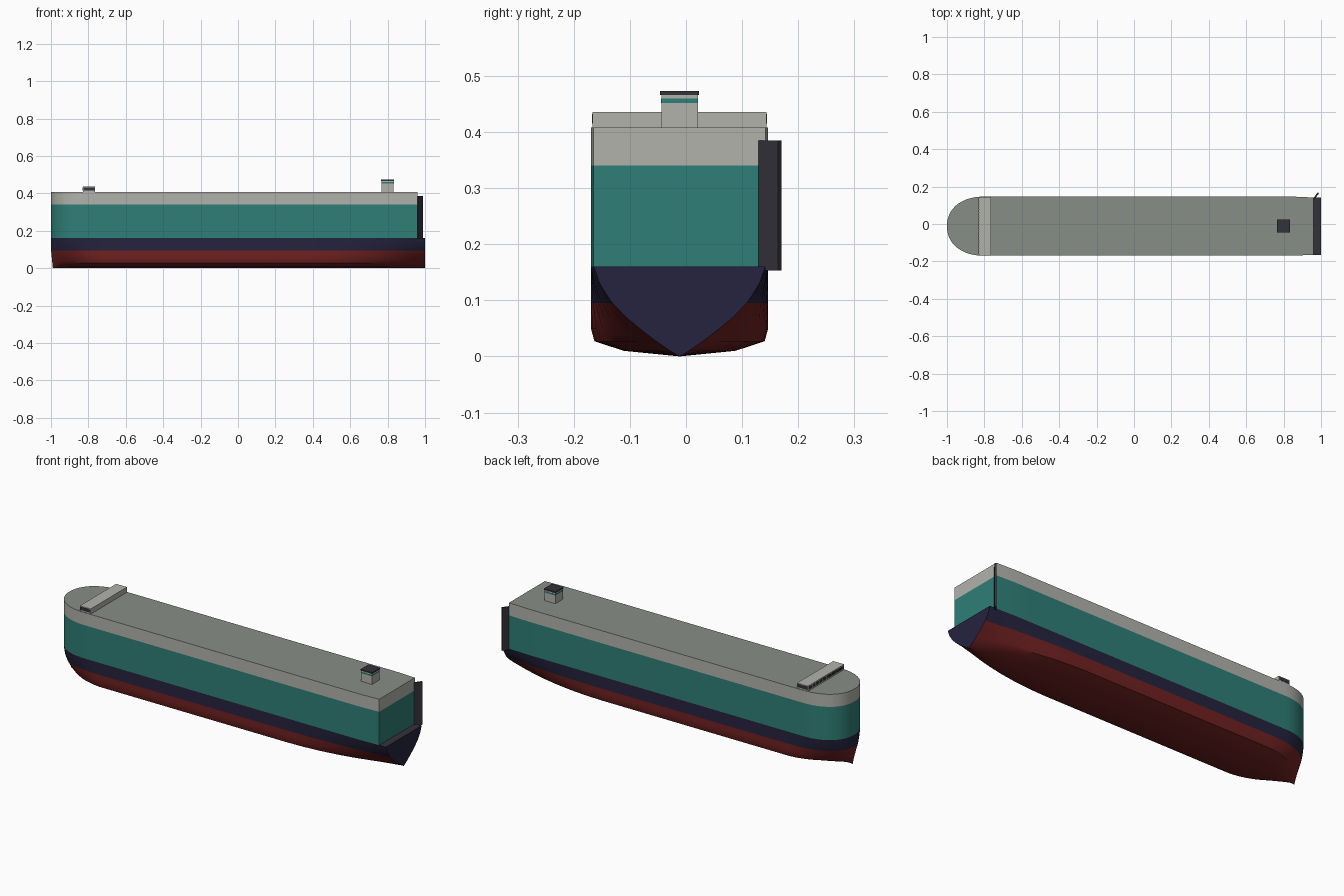
import bpy, bmesh, math

if "Cube" in bpy.data.objects:
    bpy.data.objects.remove(bpy.data.objects["Cube"])

CY = -0.0115      # centreline of the ship
HALF = 0.158      # half beam


def material(name, srgb):
    m = bpy.data.materials.new(name)
    lin = [((c / 255 + 0.055) / 1.055) ** 2.4 for c in srgb]
    m.diffuse_color = (*lin, 1)
    m.use_nodes = True
    m.node_tree.nodes["Principled BSDF"].inputs["Base Color"].default_value = m.diffuse_color
    return m


RED = material("red antifouling", (112, 33, 33))
NAVY = material("navy hull", (37, 35, 62))
TEAL = material("teal side", (47, 127, 119))
GREY = material("light grey paint", (178, 178, 172))
DECK = material("deck grey", (136, 141, 135))
DARK = material("charcoal", (52, 50, 58))


def interp(table, z):
    for (z0, w0), (z1, w1) in zip(table, table[1:]):
        if z <= z1:
            return w0 + (w1 - w0) * (z - z0) / (z1 - z0)
    return table[-1][1]


# Cross-sections as (height, relative half width)
MID = [(0, 0), (0.01, 0.63), (0.027, 0.96), (0.05, 1), (0.5, 1)]
VEE = [(0, 0), (0.012, 0.13), (0.03, 0.30), (0.065, 0.59), (0.09, 0.76),
       (0.11, 0.85), (0.13, 0.93), (0.16, 1), (0.5, 1)]


def plan(x):
    """Half width of the ship in plan."""
    if x < -0.8:
        t = max(0, min(1, (x + 1) / 0.2))
        return HALF * max(0.08, (1 - (1 - t) ** 2.2) ** (1 / 2.2))
    if x > 0.85:
        return HALF - 0.005 * min(1, (x - 0.85) / 0.11)
    return HALF


def half_width(x, z):
    b = 0
    if x < -0.72:
        b = ((-0.72 - x) / 0.28) ** 1.5
    elif x > 0.4:
        b = ((x - 0.4) / 0.6) ** 2
    return plan(x) * ((1 - b) * interp(MID, z) + b * interp(VEE, z))


def finish(name, bm, mats, smooth=None):
    bmesh.ops.recalc_face_normals(bm, faces=bm.faces)
    me = bpy.data.meshes.new(name)
    bm.to_mesh(me)
    bm.free()
    for m in mats:
        me.materials.append(m)
    ob = bpy.data.objects.new(name, me)
    bpy.context.collection.objects.link(ob)
    if smooth:
        bpy.ops.object.select_all(action='DESELECT')
        ob.select_set(True)
        bpy.context.view_layer.objects.active = ob
        bpy.ops.object.shade_smooth_by_angle(angle=math.radians(smooth))
    return ob


def loft(name, levels, x_end, mats, split, top):
    """Skin the cross-sections from bow to stern, coloured by height."""
    xs = [-1 + 0.2 * (1 - math.cos(i / 14 * math.pi / 2)) for i in range(15)]
    xs += [-0.76, -0.72, -0.4, 0, 0.4, 0.5, 0.6, 0.7, 0.78, 0.85, 0.9, 0.93, x_end]
    bm = bmesh.new()
    rings = []
    for x in xs:
        ring = []
        for side in (-1, 1):
            for z in (levels[::-1] if side < 0 else levels):
                if z == 0 and side > 0:
                    continue
                rake = 0.01 * max(0, 1 - z / 0.1) * max(0, (-0.9 - x) / 0.1)
                ring.append(bm.verts.new((x + rake, CY + side * half_width(x, z), z)))
        rings.append(ring)
    for a, b in zip(rings, rings[1:]):
        for i in range(len(a) - 1):
            f = bm.faces.new((a[i], a[i + 1], b[i + 1], b[i]))
            f.material_index = int(f.calc_center_median().z > split)
        bm.faces.new((a[-1], a[0], b[0], b[-1])).material_index = top
    # bow strip and transom, cut along the colour line
    for ring in (rings[0], rings[-1]):
        n = len(ring)
        for i in range((n - 1) // 2):
            quad = [ring[i], ring[i + 1], ring[n - 2 - i], ring[n - 1 - i]]
            f = bm.faces.new(list(dict.fromkeys(quad)))
            high = f.calc_center_median().z > split
            f.material_index = int(high or (ring is rings[-1] and x_end == 1))
    return finish(name, bm, mats, 35)


# Lower hull with painted waterline
loft("lower_hull", [0, 0.005, 0.01, 0.018, 0.027, 0.038, 0.05, 0.07, 0.095,
                    0.11, 0.13, 0.16], 1.0, [RED, NAVY, DARK], 0.095, 2)
# Tall cargo body with pale upper band
loft("cargo_body", [0.16, 0.34, 0.408], 0.96, [TEAL, GREY, DECK], 0.34, 2)


def box(name, x, y, z, mat):
    bm = bmesh.new()
    bmesh.ops.create_cube(bm, size=1)
    for v in bm.verts:
        v.co = [lo + (c + 0.5) * (hi - lo) for c, (lo, hi) in zip(v.co, (x, y, z))]
    return finish(name, bm, [mat])


# Bridge across the bow, with windows on its ends and forward face
B = 0.155
box("bridge", (-0.83, -0.765), (CY - B, CY + B), (0.408, 0.436), GREY)
for side, label in ((-1, "port"), (1, "starboard")):
    ya, yb = sorted((CY + side * (B - 0.001), CY + side * (B + 0.001)))
    box("bridge_end_window_" + label, (-0.827, -0.768), (ya, yb), (0.415, 0.432), DARK)
for i in range(20):
    y = CY - 0.148 + i * 0.0149
    box("bridge_front_window", (-0.831, -0.829), (y, y + 0.012), (0.415, 0.43), DARK)

# Funnel with a band and a cap
for name, z0, z1, grow, mat in (("funnel_body", 0.408, 0.452, 0, GREY),
                                ("funnel_band", 0.452, 0.460, 0.0005, TEAL),
                                ("funnel_neck", 0.460, 0.466, 0, GREY),
                                ("funnel_cap", 0.466, 0.473, 0.002, DARK)):
    r = 0.0325 + grow
    box(name, (0.80 - r, 0.80 + r), (CY - r, CY + r), (z0, z1), mat)

# Raised stern ramp, folded diagonally on the stern quarter
bm = bmesh.new()
outline = [(0.957, 0.134), (0.963, 0.129), (0.989, 0.164), (0.982, 0.170)]
low, high = ([bm.verts.new((x, y, z)) for x, y in outline] for z in (0.153, 0.385))
bm.faces.new(low)
bm.faces.new(high)
for i in range(4):
    j = (i + 1) % 4
    bm.faces.new((low[i], low[j], high[j], high[i]))
finish("stern_ramp", bm, [DARK])
